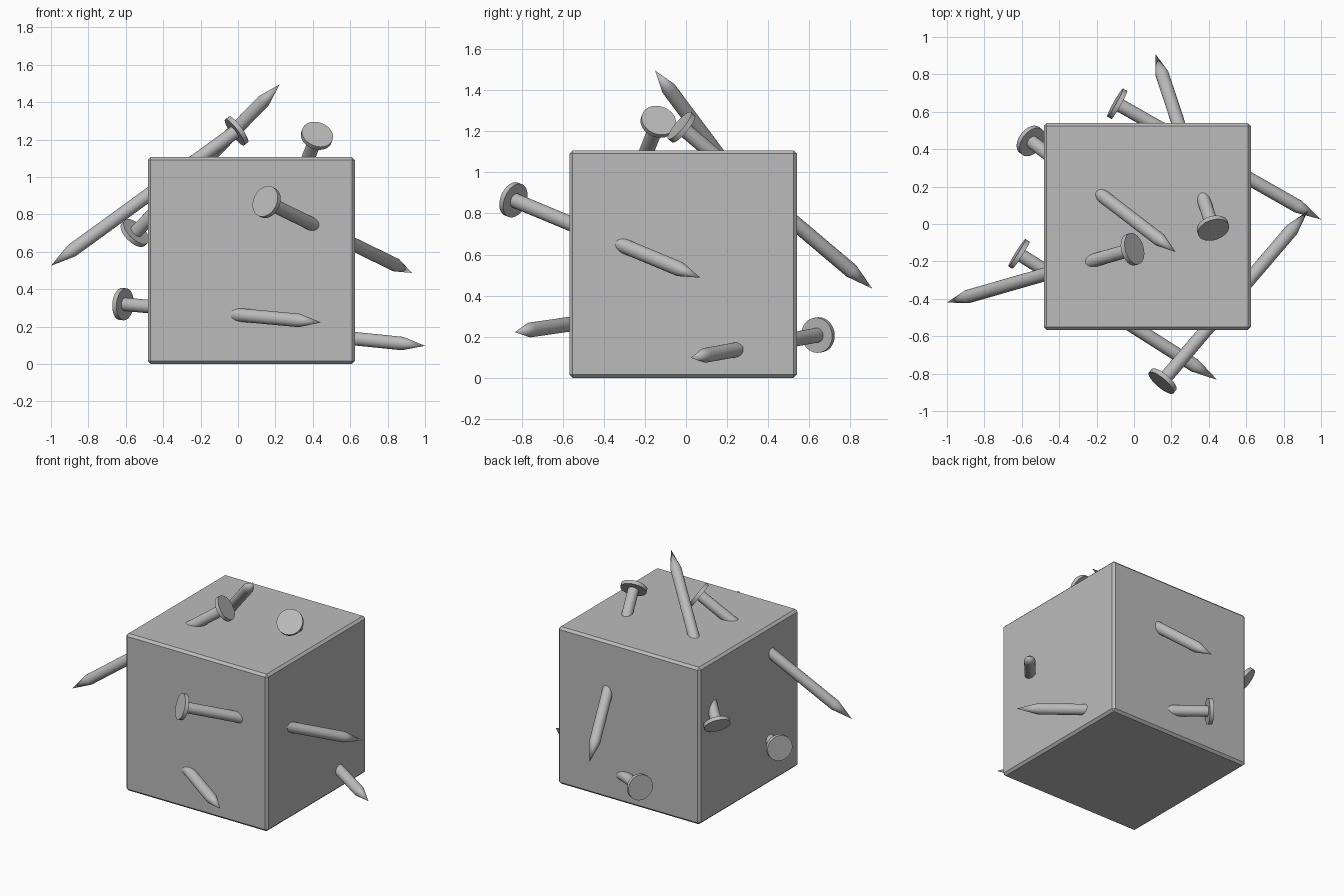
import bpy
import bmesh
from mathutils import Matrix, Vector

cube = bpy.data.objects.get("Cube")
if cube:
    bpy.data.objects.remove(cube, do_unlink=True)

# One plain grey for everything
grey = bpy.data.materials.new("plain_grey")
grey.use_nodes = True
grey.diffuse_color = (0.5, 0.5, 0.5, 1)
grey.node_tree.nodes["Principled BSDF"].inputs["Base Color"].default_value = (0.5, 0.5, 0.5, 1)


def add_object(name, bm):
    mesh = bpy.data.meshes.new(name)
    bm.to_mesh(mesh)
    bm.free()
    mesh.materials.append(grey)
    obj = bpy.data.objects.new(name, mesh)
    bpy.context.collection.objects.link(obj)
    return obj


# Block with narrow chamfered edges
SIDE = 1.107
bm = bmesh.new()
bmesh.ops.create_cube(bm, size=SIDE)
bmesh.ops.bevel(bm, geom=bm.edges[:], offset=0.016, segments=1, affect='EDGES')
block = add_object("block", bm)
block.location = (0.071, -0.014, SIDE / 2)

# Nail profile as (radius, distance from the head centre, None = tip)
SHAFT, HEAD, THICK, POINT, SIDES = 0.036, 0.086, 0.026, 0.14, 32


def add_nail(name, head, tip):
    head, tip = Vector(head), Vector(tip)
    axis = tip - head
    length = axis.length
    profile = [(0, -THICK / 2), (HEAD, -THICK / 2), (HEAD, THICK / 2), (SHAFT, THICK / 2),
               (SHAFT, length - POINT), (0, length)]
    bm = bmesh.new()
    verts = [bm.verts.new((r, 0, z)) for r, z in profile]
    edges = [bm.edges.new(pair) for pair in zip(verts, verts[1:])]
    bmesh.ops.spin(bm, geom=verts + edges, cent=(0, 0, 0), axis=(0, 0, 1),
                   angle=6.2831853, steps=SIDES)
    bmesh.ops.remove_doubles(bm, verts=bm.verts[:], dist=0.0005)
    bmesh.ops.recalc_face_normals(bm, faces=bm.faces[:])
    turn = axis.to_track_quat('Z', 'Y').to_matrix().to_4x4()
    bm.transform(Matrix.Translation(head) @ turn)
    nail = add_object(name, bm)
    bpy.ops.object.select_all(action='DESELECT')
    nail.select_set(True)
    bpy.context.view_layer.objects.active = nail
    bpy.ops.object.shade_smooth_by_angle(angle=0.45)


# Six nails driven through the block at slants: head centre, tip
add_nail("nail_front_to_left", (0.153, -0.84, 0.866), (0.93, 0.07, 0.487))
add_nail("nail_right_to_front", (-0.615, -0.16, 0.32), (0.444, -0.833, 0.222))
add_nail("nail_back_to_left", (-0.09, 0.643, 0.208), (1.0, 0.024, 0.097))
add_nail("nail_top_to_right", (-0.008, -0.135, 1.246), (-1.0, -0.42, 0.525))
add_nail("nail_top_to_back", (0.422, -0.022, 1.22), (0.115, 0.908, 0.433))
add_nail("nail_right_to_top", (-0.552, 0.444, 0.70), (0.223, -0.15, 1.495))
